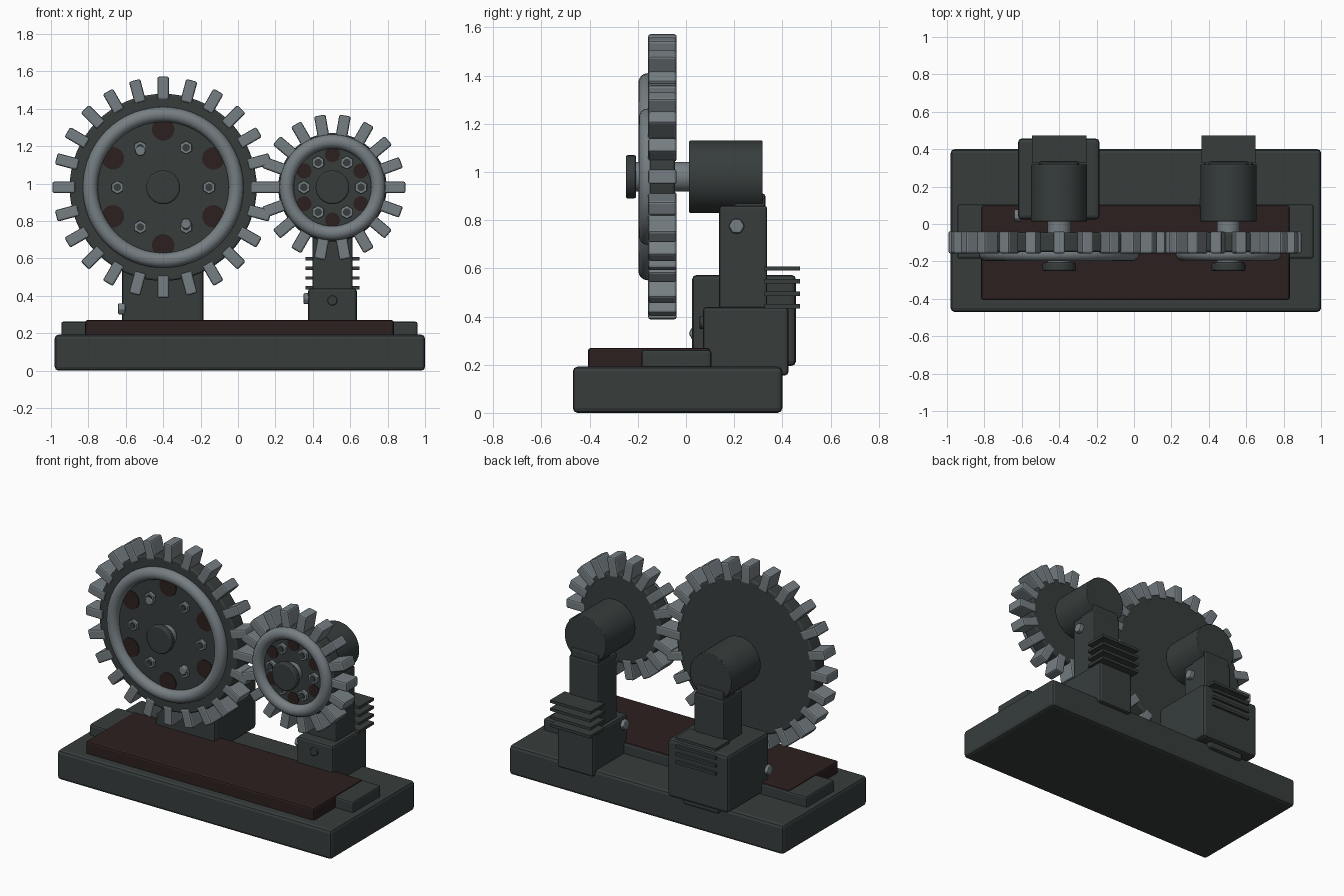
import bpy
import math
from mathutils import Matrix, Vector

if "Cube" in bpy.data.objects:
    bpy.data.objects.remove(bpy.data.objects["Cube"])


def make_material(name, colour):
    m = bpy.data.materials.new(name)
    m.use_nodes = True
    m.diffuse_color = (*colour, 1)
    bsdf = m.node_tree.nodes["Principled BSDF"]
    bsdf.inputs["Base Color"].default_value = (*colour, 1)
    bsdf.inputs["Roughness"].default_value = 0.6
    return m


DARK = make_material("dark painted iron", (0.038, 0.047, 0.046))
STEEL = make_material("grey steel", (0.18, 0.21, 0.225))
RED = make_material("dark red", (0.027, 0.014, 0.014))


def finish(name, material, bevel=0.0, smooth=False):
    o = bpy.context.object
    o.name = name
    o.data.materials.append(material)
    if smooth:
        bpy.ops.object.shade_smooth_by_angle(angle=math.radians(35))
    if bevel:
        b = o.modifiers.new("Bevel", "BEVEL")
        b.width = bevel
        b.segments = 2
        b.limit_method = "ANGLE"
    return o


def box(name, material, x, y, z, bevel=0.012):
    """Box from (min, max) pairs."""
    lo, hi = Vector((x[0], y[0], z[0])), Vector((x[1], y[1], z[1]))
    bpy.ops.mesh.primitive_cube_add(size=1, location=(lo + hi) / 2)
    bpy.context.object.scale = hi - lo
    bpy.ops.object.transform_apply(location=False, rotation=False)
    return finish(name, material, bevel)


def rod(name, material, x, z, radius, y, sides=48, bevel=0.0):
    """Cylinder along y."""
    bpy.ops.mesh.primitive_cylinder_add(
        vertices=sides, radius=radius, depth=y[1] - y[0],
        location=(x, sum(y) / 2, z), rotation=(math.pi / 2, 0, 0))
    return finish(name, material, bevel, sides > 8)


def side_bolt(name, x, y, z, radius=0.034):
    bpy.ops.mesh.primitive_cylinder_add(
        vertices=6, radius=radius, depth=0.04,
        location=(x, y, z), rotation=(0, math.pi / 2, 0))
    return finish(name, STEEL, 0.008)


def around(count, radius, cx, cz, phase=0.0):
    """Angle and position of items spaced around a gear axis."""
    for i in range(count):
        a = phase + math.tau * i / count
        yield a, cx + radius * math.cos(a), cz + radius * math.sin(a)


AXIS_Z = 0.98


def gear(name, x, teeth, disc_r, tip_r, ring_r, ring_w, bolt_r, hole_at, hole_r):
    rod(name + "_disc", DARK, x, AXIS_Z, disc_r, (-0.15, -0.045), 64, 0.01)

    # radial teeth
    root = disc_r - 0.03
    mid = (root + tip_r) / 2
    for a, tx, tz in around(teeth, mid, x, AXIS_Z):
        bpy.ops.mesh.primitive_cube_add(size=1, location=(tx, -0.098, tz), rotation=(0, -a, 0))
        bpy.context.object.scale = (tip_r - root, 0.118, 0.062)
        bpy.ops.object.transform_apply(location=False, rotation=False)
        finish(name + "_tooth", STEEL, 0.01)

    # raised ring
    bpy.ops.mesh.primitive_torus_add(
        major_radius=ring_r, minor_radius=ring_w, major_segments=64, minor_segments=16,
        location=(x, -0.158, AXIS_Z), rotation=(math.pi / 2, 0, 0))
    finish(name + "_ring", STEEL, smooth=True)

    # red spots between the bolts
    for _, px, pz in around(6, hole_at, x, AXIS_Z, math.pi / 6):
        rod(name + "_spot", RED, px, pz, hole_r, (-0.155, -0.148), 32)

    # face bolts with dark centres
    for _, px, pz in around(6, bolt_r, x, AXIS_Z):
        rod(name + "_bolt", STEEL, px, pz, 0.036, (-0.17, -0.14), 6, 0.004)
        rod(name + "_bolt_centre", DARK, px, pz, 0.02, (-0.176, -0.16), 20)

    # hub and shaft
    rod(name + "_hub", DARK, x, AXIS_Z, 0.09, (-0.25, -0.207), 32, 0.008)
    rod(name + "_shaft", STEEL, x, AXIS_Z, 0.062, (-0.21, 0.03), 32)


def drive(name, x):
    rod(name + "_motor", DARK, x, AXIS_Z, 0.15, (0.013, 0.318), 64, 0.004)
    box(name + "_column", DARK, (x - 0.107, x + 0.107), (0.138, 0.337), (0.3, 0.86))
    box(name + "_column_cap", DARK, (x - 0.1, x + 0.1), (0.2, 0.33), (0.8, 0.91))
    box(name + "_foot", DARK, (x - 0.13, x + 0.13), (0.07, 0.425), (0.155, 0.44), 0.015)
    for i in range(4):
        z = 0.443 + 0.052 * i
        box(name + "_fin", DARK, (x - 0.145, x + 0.145), (0.325, 0.473), (z - 0.009, z + 0.009), 0)
    rod(name + "_foot_plug", DARK, x, 0.375, 0.026, (0.055, 0.08), 24, 0.004)
    side_bolt(name + "_column_bolt", x + 0.115, 0.21, 0.775)


# base and deck plates
box("base", DARK, (-0.98, 1.0), (-0.47, 0.4), (0.0, 0.192), 0.02)
box("deck_plate", DARK, (-0.945, 0.96), (-0.185, 0.105), (0.18, 0.262))
box("red_plate", RED, (-0.817, 0.833), (-0.407, 0.1), (0.18, 0.27))

# large gear and its drive
gear("large_gear", -0.4, 24, 0.5, 0.592, 0.39, 0.04, 0.245, 0.31, 0.06)
drive("large_drive", -0.4)
box("gearbox", DARK, (-0.62, -0.185), (0.025, 0.457), (0.195, 0.573), 0.02)
side_bolt("gearbox_bolt", -0.622, 0.045, 0.33)
for side in (-1, 1):
    rod("large_gear_peg", STEEL, -0.4 + side * 0.122, AXIS_Z - side * 0.195, 0.027,
        (-0.18, -0.14), 16, 0.006)

# small gear and its drive
gear("small_gear", 0.505, 18, 0.29, 0.39, 0.245, 0.038, 0.153, 0.175, 0.04)
drive("small_drive", 0.505)
side_bolt("small_foot_bolt", 0.37, 0.11, 0.385)
